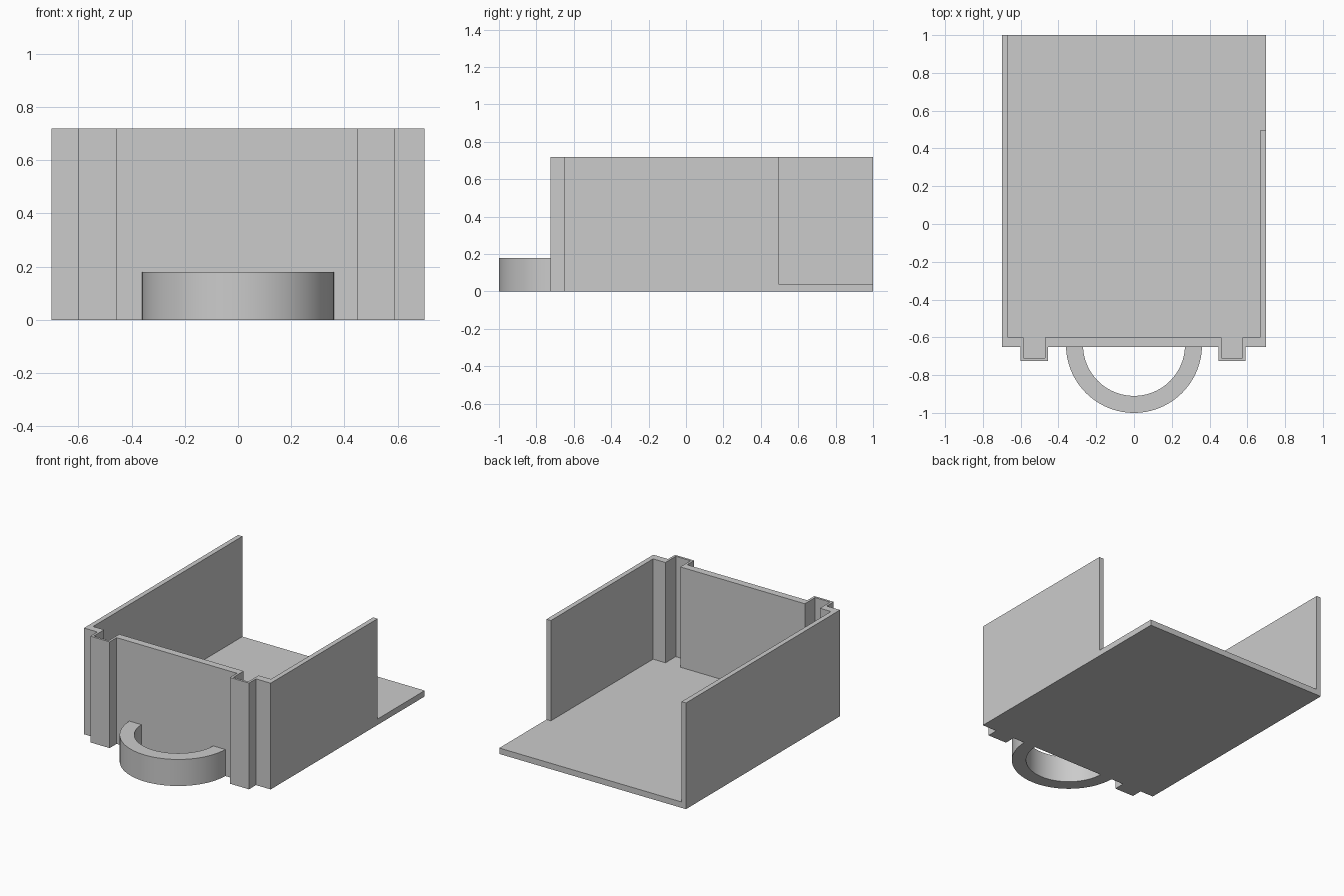
import bpy
import bmesh
from math import cos, sin, pi, radians

if "Cube" in bpy.data.objects:
    bpy.data.objects.remove(bpy.data.objects["Cube"])

GREY = (0.6, 0.6, 0.6, 1)
grey = bpy.data.materials.new("plain grey")
grey.use_nodes = True
grey.diffuse_color = GREY
grey.node_tree.nodes["Principled BSDF"].inputs["Base Color"].default_value = GREY

HEIGHT, FLOOR = 0.72, 0.04


def prism(name, outline, z0, z1):
    """Extrude a closed xy outline from z0 up to z1."""
    bm = bmesh.new()
    face = bm.faces.new([bm.verts.new((x, y, z0)) for x, y in outline])
    extruded = bmesh.ops.extrude_face_region(bm, geom=[face])["geom"]
    tops = [v for v in extruded if isinstance(v, bmesh.types.BMVert)]
    bmesh.ops.translate(bm, verts=tops, vec=(0, 0, z1 - z0))
    bmesh.ops.recalc_face_normals(bm, faces=bm.faces)
    mesh = bpy.data.meshes.new(name)
    bm.to_mesh(mesh)
    bm.free()
    mesh.materials.append(grey)
    obj = bpy.data.objects.new(name, mesh)
    bpy.context.collection.objects.link(obj)
    return obj


def front_edge(half, front, rib_front, inset):
    """Front line from -x to +x, stepping out at the two ribs."""
    points = [(-half, front)]
    for left, right in ((-0.6, -0.455), (0.447, 0.59)):
        a, b = left + inset, right - inset
        points += [(a, front), (a, rib_front), (b, rib_front), (b, front)]
    return points + [(half, front)]


# Tray: solid footprint with the cavity cut out, open at the back
tray = prism("tray", front_edge(0.7, -0.65, -0.725, 0) + [(0.7, 1), (-0.7, 1)],
             0, HEIGHT)

# The cavity widens past the left wall, leaving that wall shorter
cavity_outline = front_edge(0.667, -0.6, -0.71, 0.016)
cavity_outline += [(0.667, 0.495), (0.8, 0.495), (0.8, 1.1), (-0.667, 1.1)]
cavity = prism("cavity_cutter", cavity_outline, FLOOR, HEIGHT + 0.1)
cavity.hide_render = True

cut = tray.modifiers.new("cavity", "BOOLEAN")
cut.operation = "DIFFERENCE"
cut.solver = "EXACT"
cut.object = cavity
bpy.context.view_layer.objects.active = tray
bpy.ops.object.modifier_apply(modifier=cut.name)
bpy.data.objects.remove(cavity)

# Handle: half ring on the front wall
STEPS = 48
angles = [pi + pi * i / STEPS for i in range(STEPS + 1)]
arc = [(0.36 * cos(a), -0.64 + 0.36 * sin(a)) for a in angles]
arc += [(0.27 * cos(a), -0.64 + 0.27 * sin(a)) for a in reversed(angles)]
handle = prism("handle", arc, 0, 0.18)
bpy.ops.object.select_all(action="DESELECT")
handle.select_set(True)
bpy.context.view_layer.objects.active = handle
bpy.ops.object.shade_smooth_by_angle(angle=radians(30))
